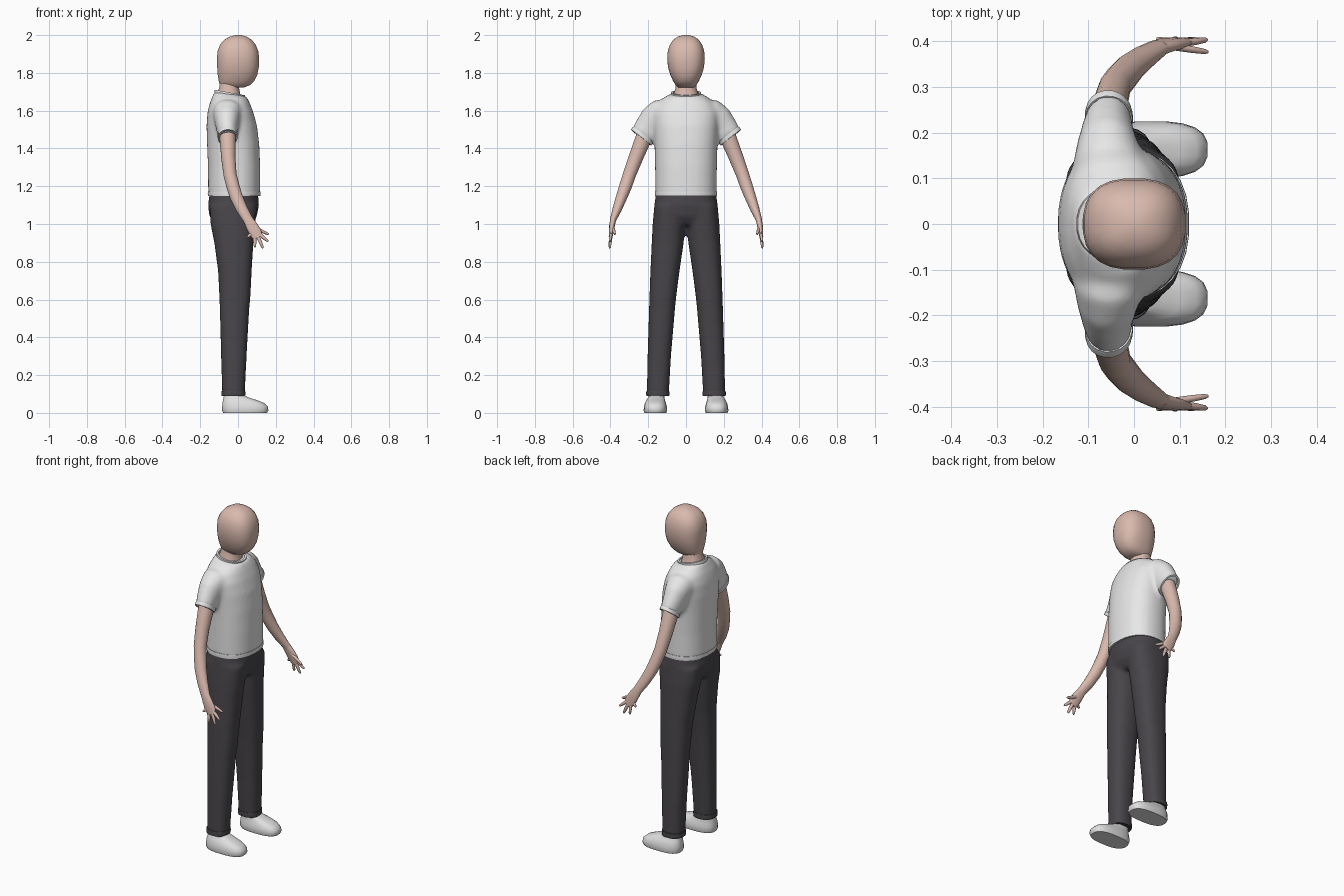
import bpy, bmesh, math
from mathutils import Vector


def material(name, rgb):
    m = bpy.data.materials.new(name)
    m.diffuse_color = (*rgb, 1)
    return m


SKIN = material("skin", (0.70, 0.49, 0.42))
SHIRT = material("shirt_white", (0.80, 0.80, 0.80))
PANTS = material("charcoal_cloth", (0.065, 0.06, 0.068))
SHOE = material("shoe_white", (0.74, 0.74, 0.74))


def loft(bm, rings, n=20, power=2.0, closed=False):
    """Skin a list of (centre, u axis, v axis) superellipse rings."""
    loops = []
    for c, u, v in rings:
        loop = []
        for i in range(n):
            a = 2 * math.pi * (i + 0.5) / n
            ca, sa = math.cos(a), math.sin(a)
            p = c + u * math.copysign(abs(ca) ** (2 / power), ca) \
                  + v * math.copysign(abs(sa) ** (2 / power), sa)
            loop.append(bm.verts.new(p))
        loops.append(loop)
    pairs = list(zip(loops, loops[1:]))
    if closed:
        pairs.append((loops[-1], loops[0]))
    else:
        bm.faces.new(loops[0])
        bm.faces.new(loops[-1])
    for a, b in pairs:
        for i in range(n):
            j = (i + 1) % n
            bm.faces.new((a[i], a[j], b[j], b[i]))


def level(z, x0, x1, y0, y1, tilt=0.0):
    """Level ring from its extents; tilt lowers the front."""
    return (Vector(((x0 + x1) / 2, (y0 + y1) / 2, z)),
            Vector(((x1 - x0) / 2, 0, -tilt)), Vector((0, (y1 - y0) / 2, 0)))


def centred(rows):
    return [level(z, x0, x1, -h, h) for z, x0, x1, h in rows]


def sided(rows, s):
    return [level(z, x0, x1, y0 * s, y1 * s) for z, x0, x1, y0, y1 in rows]


def tube(rows, s=1):
    """Rings square to a path of (x, y, z, radius, thickness)."""
    pts = [Vector((r[0], r[1] * s, r[2])) for r in rows]
    rings = []
    for i, r in enumerate(rows):
        t = (pts[min(i + 1, len(pts) - 1)] - pts[max(i - 1, 0)]).normalized()
        u = Vector((1, 0, 0)) if abs(t.x) < 0.85 else Vector((0, 0, 1))
        u = (u - t * u.dot(t)).normalized()
        rings.append((pts[i], u * r[3], t.cross(u) * r[4]))
    return rings


def band(ring, axis, height, out):
    """Closed raised strip following one ring."""
    c, u, v = ring
    ax = Vector(axis).normalized() * height / 2
    grow = lambda w, d: w + w.normalized() * d
    return [(c + ax * k, grow(u, d), grow(v, d))
            for k, d in ((-1, -0.008), (-1, out * 0.7), (0, out), (1, out * 0.7), (1, -0.008))]


def finish(name, bm, mat, voxel=0, angle=50):
    bmesh.ops.recalc_face_normals(bm, faces=bm.faces)
    me = bpy.data.meshes.new(name)
    bm.to_mesh(me)
    bm.free()
    me.materials.append(mat)
    ob = bpy.data.objects.new(name, me)
    bpy.context.collection.objects.link(ob)
    bpy.ops.object.select_all(action='DESELECT')
    ob.select_set(True)
    bpy.context.view_layer.objects.active = ob
    bpy.ops.object.shade_smooth_by_angle(angle=math.radians(angle))
    if voxel:  # blend overlapping volumes into one garment
        r = ob.modifiers.new("blend", 'REMESH')
        r.mode, r.voxel_size, r.use_smooth_shade = 'VOXEL', voxel, True
        sm = ob.modifiers.new("soften", 'SMOOTH')
        sm.factor, sm.iterations = 0.5, 8
    return ob


# Head
bm = bmesh.new()
loft(bm, centred([(1.722, -0.085, 0.03, 0.04), (1.735, -0.097, 0.063, 0.055),
                  (1.755, -0.102, 0.085, 0.068), (1.79, -0.108, 0.103, 0.084),
                  (1.83, -0.111, 0.111, 0.096), (1.875, -0.112, 0.113, 0.1),
                  (1.915, -0.109, 0.108, 0.097), (1.95, -0.095, 0.094, 0.086),
                  (1.975, -0.074, 0.073, 0.068), (1.991, -0.046, 0.048, 0.046),
                  (2.0, -0.014, 0.018, 0.016)]), 24, 2.5)
finish("head", bm, SKIN)

# Neck
bm = bmesh.new()
loft(bm, centred([(1.65, -0.125, 0.02, 0.075), (1.69, -0.112, 0.012, 0.066),
                  (1.72, -0.1, 0.006, 0.056), (1.77, -0.098, 0.005, 0.054)]), 20, 2.2)
finish("neck", bm, SKIN)

# T-shirt: torso and sleeves
SLEEVE = [(-0.05, 0.07, 1.60, 0.085, 0.065), (-0.055, 0.13, 1.58, 0.08, 0.085),
          (-0.058, 0.165, 1.55, 0.068, 0.085), (-0.058, 0.198, 1.508, 0.058, 0.077),
          (-0.055, 0.232, 1.465, 0.05, 0.067)]
TORSO = centred([(1.148, -0.158, 0.118, 0.162), (1.3, -0.159, 0.118, 0.164),
                 (1.42, -0.164, 0.113, 0.167), (1.52, -0.167, 0.101, 0.173),
                 (1.59, -0.162, 0.082, 0.176), (1.64, -0.15, 0.063, 0.152),
                 (1.672, -0.137, 0.047, 0.115)])
TORSO.append(level(1.69, -0.125, 0.034, -0.08, 0.08, 0.012))
bm = bmesh.new()
loft(bm, TORSO, 28, 2.3)
for s in (1, -1):
    loft(bm, tube(SLEEVE, s), 20, 2.1)
finish("shirt", bm, SHIRT, 0.011)

# Shirt edging: bottom hem, collar, sleeve hems
bm = bmesh.new()
loft(bm, band(level(1.16, -0.158, 0.118, -0.162, 0.162), (0, 0, 1), 0.024, 0.003), 28, 2.3, True)
finish("shirt_hem", bm, SHIRT)
bm = bmesh.new()
loft(bm, band(level(1.686, -0.122, 0.033, -0.076, 0.076, 0.014), (0.15, 0, 1), 0.02, 0.004), 24, 2.2, True)
finish("collar", bm, SHIRT)
bm = bmesh.new()
for s in (1, -1):
    ring = tube(SLEEVE, s)[-1]
    loft(bm, band(ring, (0, 0.62 * s, -0.78), 0.02, 0.003), 20, 2.1, True)
finish("sleeve_hems", bm, SHIRT)

# Arms
bm = bmesh.new()
for s in (1, -1):
    loft(bm, tube([(-0.055, 0.195, 1.52, 0.044, 0.046), (-0.055, 0.226, 1.45, 0.043, 0.044),
                   (-0.051, 0.266, 1.35, 0.038, 0.039), (-0.042, 0.3, 1.26, 0.035, 0.035),
                   (-0.027, 0.32, 1.2, 0.035, 0.034), (-0.008, 0.342, 1.14, 0.034, 0.03),
                   (0.02, 0.364, 1.08, 0.031, 0.025), (0.052, 0.385, 1.025, 0.027, 0.017),
                   (0.063, 0.389, 1.005, 0.027, 0.015)], s), 16)
finish("arms", bm, SKIN)

# Hands: palm, four fingers and thumb
FINGERS = [((0.085, 0.388, 0.982), (0.162, 0.376, 0.945), 0.0095),
           ((0.108, 0.396, 0.95), (0.16, 0.403, 0.908), 0.0095),
           ((0.105, 0.397, 0.935), (0.132, 0.404, 0.872), 0.0095),
           ((0.088, 0.398, 0.935), (0.09, 0.406, 0.877), 0.009),
           ((0.078, 0.396, 0.955), (0.05, 0.405, 0.93), 0.0085)]
bm = bmesh.new()
for s in (1, -1):
    loft(bm, tube([(0.052, 0.385, 1.025, 0.026, 0.016), (0.072, 0.392, 0.99, 0.031, 0.015),
                   (0.092, 0.396, 0.955, 0.034, 0.012), (0.106, 0.399, 0.928, 0.026, 0.009)], s), 14, 2.3)
    for a, b, r in FINGERS:
        a, b = Vector(a), Vector(b)
        loft(bm, tube([(*a.lerp(b, t), r * k, r * k * 0.85)
                       for t, k in ((0, 1.1), (0.5, 1), (0.9, 0.75), (1, 0.35))], s), 8)
finish("hands", bm, SKIN)

# Trousers: hips and legs
bm = bmesh.new()
loft(bm, centred([(1.18, -0.148, 0.105, 0.157), (1.1, -0.159, 0.111, 0.168),
                  (1.04, -0.152, 0.1, 0.173), (0.995, -0.12, 0.07, 0.15)]), 28, 2.4)
for s in (1, -1):
    loft(bm, sided([(1.1, -0.152, 0.102, 0.003, 0.168), (1.0, -0.146, 0.093, 0.002, 0.177),
                    (0.9, -0.126, 0.082, 0.012, 0.182), (0.75, -0.106, 0.073, 0.034, 0.189),
                    (0.61, -0.099, 0.066, 0.052, 0.194), (0.55, -0.097, 0.06, 0.058, 0.196),
                    (0.3, -0.09, 0.046, 0.079, 0.204), (0.092, -0.084, 0.036, 0.091, 0.208)], s), 20, 2.4)
finish("trousers", bm, PANTS, 0.011)

# Rolled trouser cuffs
bm = bmesh.new()
for s in (1, -1):
    ring = sided([(0.103, -0.084, 0.035, 0.092, 0.207)], s)[0]
    loft(bm, band(ring, (0, 0, 1), 0.028, 0.005), 20, 2.4, True)
finish("trouser_cuffs", bm, PANTS)

# Shoes
bm = bmesh.new()
for s in (1, -1):
    loft(bm, sided([(0.0, -0.08, 0.155, 0.104, 0.221), (0.012, -0.085, 0.162, 0.1, 0.225),
                    (0.034, -0.085, 0.159, 0.101, 0.223), (0.053, -0.083, 0.138, 0.106, 0.218),
                    (0.068, -0.08, 0.1, 0.111, 0.21), (0.082, -0.077, 0.055, 0.114, 0.2),
                    (0.1, -0.073, 0.025, 0.116, 0.195)], s), 20, 2.7)
finish("shoes", bm, SHOE)
